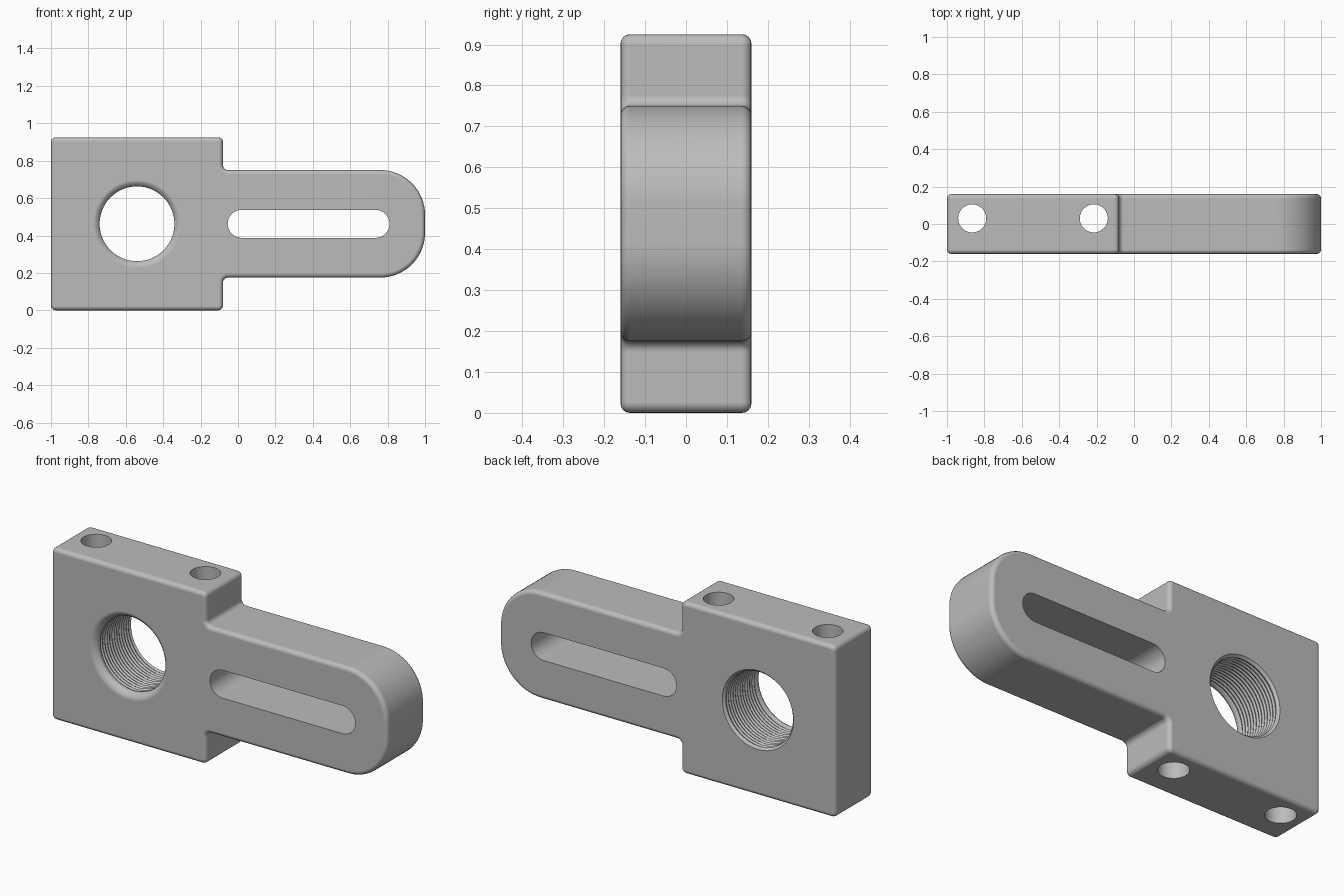
import bpy, bmesh, math
from mathutils import Vector

cube = bpy.data.objects.get("Cube")
if cube:
    bpy.data.objects.remove(cube, do_unlink=True)

HALF = 0.16          # half thickness of the plate
MID = 0.4625         # height of the centre line
BORE_X = -0.54

metal = bpy.data.materials.new("grey metal")
metal.use_nodes = True
metal.diffuse_color = (0.5, 0.5, 0.5, 1)
metal.node_tree.nodes["Principled BSDF"].inputs["Base Color"].default_value = (0.5, 0.5, 0.5, 1)


def make_object(name, bm):
    bmesh.ops.recalc_face_normals(bm, faces=bm.faces)
    mesh = bpy.data.meshes.new(name)
    bm.to_mesh(mesh)
    bm.free()
    mesh.materials.append(metal)
    obj = bpy.data.objects.new(name, mesh)
    bpy.context.collection.objects.link(obj)
    return obj


def rounded(corners):
    """Outline from (x, z, radius, segments) corners, each replaced by a tangent arc."""
    points = []
    for i, (x, z, r, segs) in enumerate(corners):
        p = Vector((x, z))
        a = (Vector(corners[i - 1][:2]) - p).normalized()
        b = (Vector(corners[(i + 1) % len(corners)][:2]) - p).normalized()
        centre = p + (a + b) * r      # all corners are square
        for k in range(segs + 1):
            t = math.pi / 2 * k / segs
            points.append(centre - b * r * math.cos(t) - a * r * math.sin(t))
    return points


def extruded(name, outline, half):
    bm = bmesh.new()
    face = bm.faces.new([bm.verts.new((p.x, -half, p.y)) for p in outline])
    out = bmesh.ops.extrude_face_region(bm, geom=[face])
    verts = [v for v in out["geom"] if isinstance(v, bmesh.types.BMVert)]
    bmesh.ops.translate(bm, verts=verts, vec=(0, 2 * half, 0))
    bmesh.ops.remove_doubles(bm, verts=bm.verts, dist=1e-5)
    return make_object(name, bm)


def lathed(name, profile, steps=64):
    """Closed solid turned around the y axis from (y, radius) points."""
    bm = bmesh.new()
    rings = []
    for y, r in profile:
        rings.append([bm.verts.new((r * math.cos(a), y, r * math.sin(a)))
                      for a in (math.tau * k / steps for k in range(steps))])
    for low, high in zip(rings, rings[1:]):
        for k in range(steps):
            n = (k + 1) % steps
            bm.faces.new((low[k], low[n], high[n], high[k]))
    bm.faces.new(rings[0])
    bm.faces.new(rings[-1])
    return make_object(name, bm)


def apply_modifier(obj, kind, **settings):
    mod = obj.modifiers.new(kind.title(), kind)
    for key, value in settings.items():
        setattr(mod, key, value)
    bpy.ops.object.select_all(action="DESELECT")
    bpy.context.view_layer.objects.active = obj
    obj.select_set(True)
    bpy.ops.object.modifier_apply(modifier=mod.name)


# Plate: square block with a round-ended arm
small = (0.026, 5)
upper = [(-0.08, 0.75, *small), (-0.08, 0.925, *small), (-1, 0.925, *small)]
lower = [(x, 2 * MID - z, r, s) for x, z, r, s in reversed(upper)]
tip = [(1, 0.18, 0.24, 20), (1, 0.745, 0.24, 20)]
tip = [(1, 2 * MID - 0.75, 0.24, 20), (1, 0.75, 0.24, 20)]
plate = extruded("slotted_bracket", rounded(upper + lower + tip), HALF)
apply_modifier(plate, "BEVEL", width=0.023, segments=4, limit_method="ANGLE",
               angle_limit=math.radians(50))

# Slot through the arm
r = 0.075
slot = extruded("slot_cutter", rounded([
    (-0.055, MID - r, r, 10), (0.81, MID - r, r, 10),
    (0.81, MID + r, r, 10), (-0.055, MID + r, r, 10)]), 0.3)

# Threaded bore with a rounded mouth in front and a small chamfer behind
profile = [(-0.2, 0.235), (-HALF, 0.235)]
for k in range(1, 6):
    t = math.pi / 2 * k / 5
    profile.append((-HALF + 0.035 * math.sin(t), 0.2 + 0.035 * (1 - math.sin(t)) ** 2))
pitch = 0.02
for k in range(13):
    y = -0.115 + k * pitch
    profile += [(y, 0.2), (y + pitch / 2, 0.206)]
profile += [(0.147, 0.2), (HALF, 0.212), (0.2, 0.212)]
bore = lathed("bore_cutter", profile)
bore.location = (BORE_X, 0, MID)

# Two bolt holes running from top to bottom
cutters = [slot, bore]
for x in (-0.865, -0.215):
    hole = lathed("bolt_hole_cutter", [(-0.7, 0.075), (0.7, 0.075)], 40)
    hole.rotation_euler.x = math.pi / 2
    hole.location = (x, 0.03, MID)
    cutters.append(hole)

bpy.context.view_layer.update()
for cutter in cutters:
    apply_modifier(plate, "BOOLEAN", object=cutter, operation="DIFFERENCE", solver="EXACT")
    bpy.data.objects.remove(cutter, do_unlink=True)

# Smooth rounds, flat faces kept flat
bpy.ops.object.select_all(action="DESELECT")
bpy.context.view_layer.objects.active = plate
plate.select_set(True)
bpy.ops.object.shade_smooth_by_angle(angle=math.radians(35))
weighted = plate.modifiers.new("Flat face normals", "WEIGHTED_NORMAL")
weighted.keep_sharp = True
